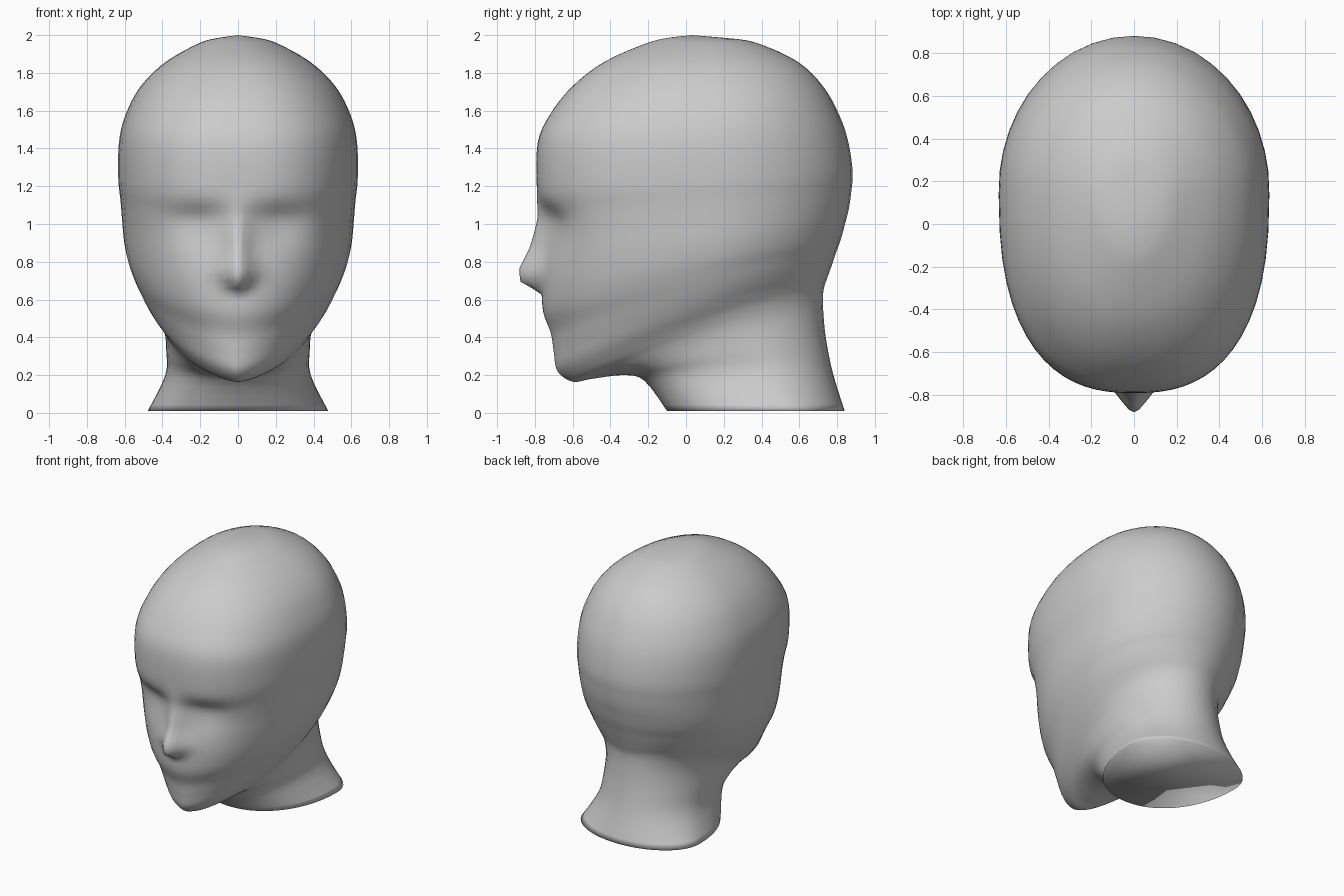
import bpy, bmesh, math

if "Cube" in bpy.data.objects:
    bpy.data.objects.remove(bpy.data.objects["Cube"])

# Tilted rings from neck to crown:
# front y, front z, back y, back z, half width, front roundness, side lift
RINGS = [
    (-.10, .01, .84, .01, .478, 2.1, 0),
    (-.22, .17, .775, .22, .385, 2.1, 0),
    (-.33, .20, .74, .40, .38, 2.0, .02),
    (-.50, .18, .728, .52, .39, 1.8, .06),
    (-.60, .165, .725, .60, .42, 1.7, .09),
    (-.68, .22, .73, .66, .465, 1.7, .09),
    (-.70, .32, .75, .72, .50, 1.8, .07),
    (-.715, .42, .773, .785, .53, 1.9, .05),
    (-.755, .53, .795, .85, .558, 2.0, .03),
    (-.765, .66, .82, .92, .585, 2.1, .01),
    (-.762, .80, .842, 1.0, .604, 2.2, 0),
    (-.762, .93, .862, 1.08, .613, 2.3, 0),
    (-.77, 1.06, .875, 1.17, .622, 2.4, 0),
    (-.79, 1.20, .882, 1.28, .634, 2.5, 0),
    (-.785, 1.43, .858, 1.44, .63, 2.5, 0),
    (-.72, 1.58, .81, 1.58, .595, 2.4, 0),
    (-.60, 1.73, .725, 1.73, .515, 2.3, 0),
    (-.43, 1.86, .59, 1.86, .38, 2.2, 0),
    (-.20, 1.96, .37, 1.96, .20, 2.0, 0),
    (-.08, 1.988, .21, 1.985, .10, 2.0, 0),
]
HALF = 28   # columns on each side
SUB = 4     # rows between rings


def spline(a, b, c, d, t):
    return .5 * (2*b + (c-a)*t + (2*a-5*b+4*c-d)*t*t + (3*b-a-3*c+d)*t**3)


def table(z, pts):
    for (z0, v0), (z1, v1) in zip(pts, pts[1:]):
        if z0 <= z <= z1:
            return v0 + (v1 - v0) * (z - z0) / (z1 - z0)
    return 0


def face_detail(x, y, z):
    """Pull the nose forward and press the eye sockets in."""
    if y > -.3:
        return y
    # nose tip is narrow at its base, with wings a little higher up
    nose = table(z, [(.635, 0), (.69, .11), (.76, .123), (.87, .072), (1.04, .025), (1.17, 0)])
    wide = table(z, [(.6, .05), (.68, .06), (.74, .085), (.87, .062), (1.2, .06)])
    if nose:
        y -= nose * math.exp(-(abs(x) / wide) ** 2)
    spread = .075 if z > 1.02 else .17
    socket = math.exp(-((z - 1.02) / spread) ** 2 - ((abs(x) - .22) / .16) ** 2)
    return y + .056 * socket


def ring_points(row, first):
    yf, zf, yb, zb, w, nf, lift = row
    mid = yf + (yb - yf) * (.57 + .09 * first)
    pts = []
    for i in range(2 * HALF):
        side = 1 if i <= HALF else -1
        k = i if i <= HALF else 2 * HALF - i
        a = math.pi * (k / HALF) ** 1.4      # columns gather at the face
        front = a < math.pi / 2
        n = nf if front else 2.0
        u = abs(math.sin(a)) ** (2 / n)
        c = abs(math.cos(a)) ** (2 / n)
        y = mid - (mid - yf) * c if front else mid + (yb - mid) * c
        z = zf + (zb - zf) * (y - yf) / (yb - yf) + lift * u ** 1.3
        pts.append((side * w * u, face_detail(side * w * u, y, z), z))
    return pts


# Head and neck skin
bm = bmesh.new()
rows = []
last = len(RINGS) - 1
for i in range(last):
    ctrl = [RINGS[max(0, min(last, i + o))] for o in (-1, 0, 1, 2)]
    for s in range(SUB):
        rows.append([spline(*q, s / SUB) for q in zip(*ctrl)])
rows.append(RINGS[-1])
loops = [[bm.verts.new(p) for p in ring_points(r, max(0, 1 - i / (2 * SUB)))]
         for i, r in enumerate(rows)]
n = 2 * HALF
for lo, hi in zip(loops, loops[1:]):
    for i in range(n):
        j = (i + 1) % n
        bm.faces.new((lo[i], lo[j], hi[j], hi[i]))
crown = bm.verts.new((0, .03, 2.0))
for i in range(n):
    bm.faces.new((loops[-1][i], loops[-1][(i + 1) % n], crown))
# Closed underside of the neck
bm.faces.new(loops[0])
bmesh.ops.recalc_face_normals(bm, faces=bm.faces)
for f in bm.faces:
    f.smooth = True
mesh = bpy.data.meshes.new("head")
bm.to_mesh(mesh)
bm.free()
head = bpy.data.objects.new("head", mesh)
bpy.context.collection.objects.link(head)
